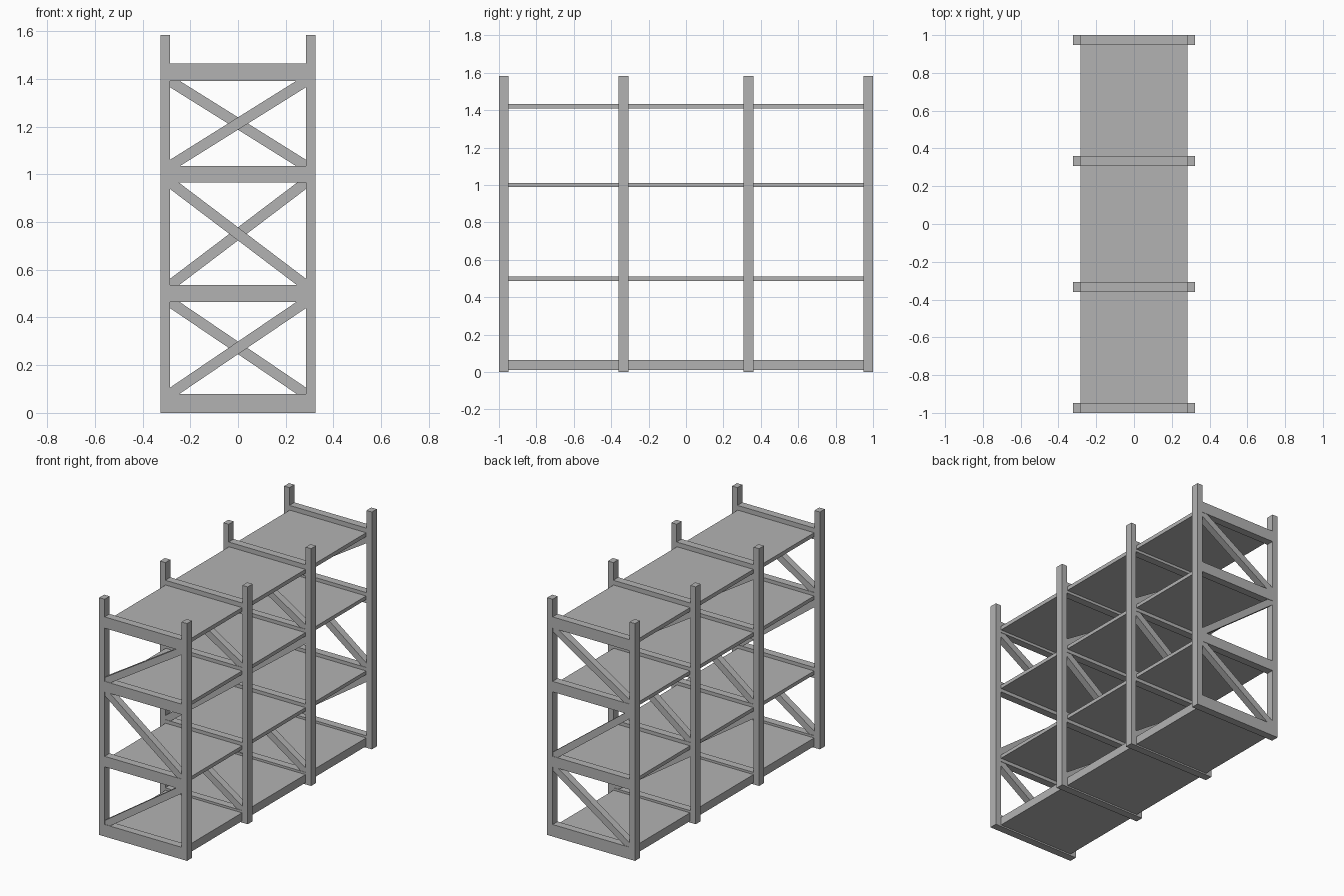
import bpy
from math import atan2, hypot
from mathutils import Matrix, Vector

cube = bpy.data.objects.get("Cube")
if cube:
    bpy.data.objects.remove(cube)

grey = bpy.data.materials.new("plain_grey")
grey.use_nodes = True
COLOUR = (0.45, 0.45, 0.45, 1)
grey.diffuse_color = COLOUR
grey.node_tree.nodes["Principled BSDF"].inputs["Base Color"].default_value = COLOUR


def box(name, centre, size, tilt=0.0):
    """Add a box whose tilt is about the y axis, baked into the mesh."""
    bpy.ops.mesh.primitive_cube_add(size=1)
    obj = bpy.context.object
    obj.name = name
    obj.data.transform(Matrix.Translation(Vector(centre))
                       @ Matrix.Rotation(-tilt, 4, 'Y')
                       @ Matrix.Diagonal((*size, 1)))
    obj.data.materials.append(grey)
    return obj


HEIGHT = 1.583
POST_X, POST_W, DEPTH = 0.304, 0.04, 0.052
INNER = POST_X - POST_W / 2
FRAMES = [("front", -0.974, 1), ("front_middle", -0.334, -1),
          ("back_middle", 0.334, -1), ("back", 0.974, 1)]
BEAMS = [(0.0, 0.08), (0.465, 0.535), (0.965, 1.035), (1.39, 1.465)]
SHELVES = [(0.01, 0.065), (0.488, 0.512), (0.988, 1.012), (1.408, 1.434)]

# Upright frames: posts, cross beams and zigzag braces
for label, y, lean in FRAMES:
    for side, sx in (("left", 1), ("right", -1)):
        box(f"{label}_{side}_post", (sx * POST_X, y, HEIGHT / 2),
            (POST_W, DEPTH, HEIGHT))
    for i, (low, high) in enumerate(BEAMS):
        box(f"{label}_beam_{i + 1}", (0, y, (low + high) / 2),
            (2 * INNER, DEPTH, high - low))
    for i in range(len(BEAMS) - 1):
        low, high = BEAMS[i][1], BEAMS[i + 1][0]
        rise, run = high - low, 2 * INNER
        slope = lean if i % 2 == 0 else -lean
        box(f"{label}_brace_{i + 1}", (0, y, (low + high) / 2),
            (hypot(run, rise), DEPTH * 0.9, 0.044), atan2(slope * rise, run))

# Long shelves running through all frames
for i, (low, high) in enumerate(SHELVES):
    box(f"shelf_{i + 1}", (0, 0, (low + high) / 2),
        (2 * INNER - 0.004, 1.99, high - low))
